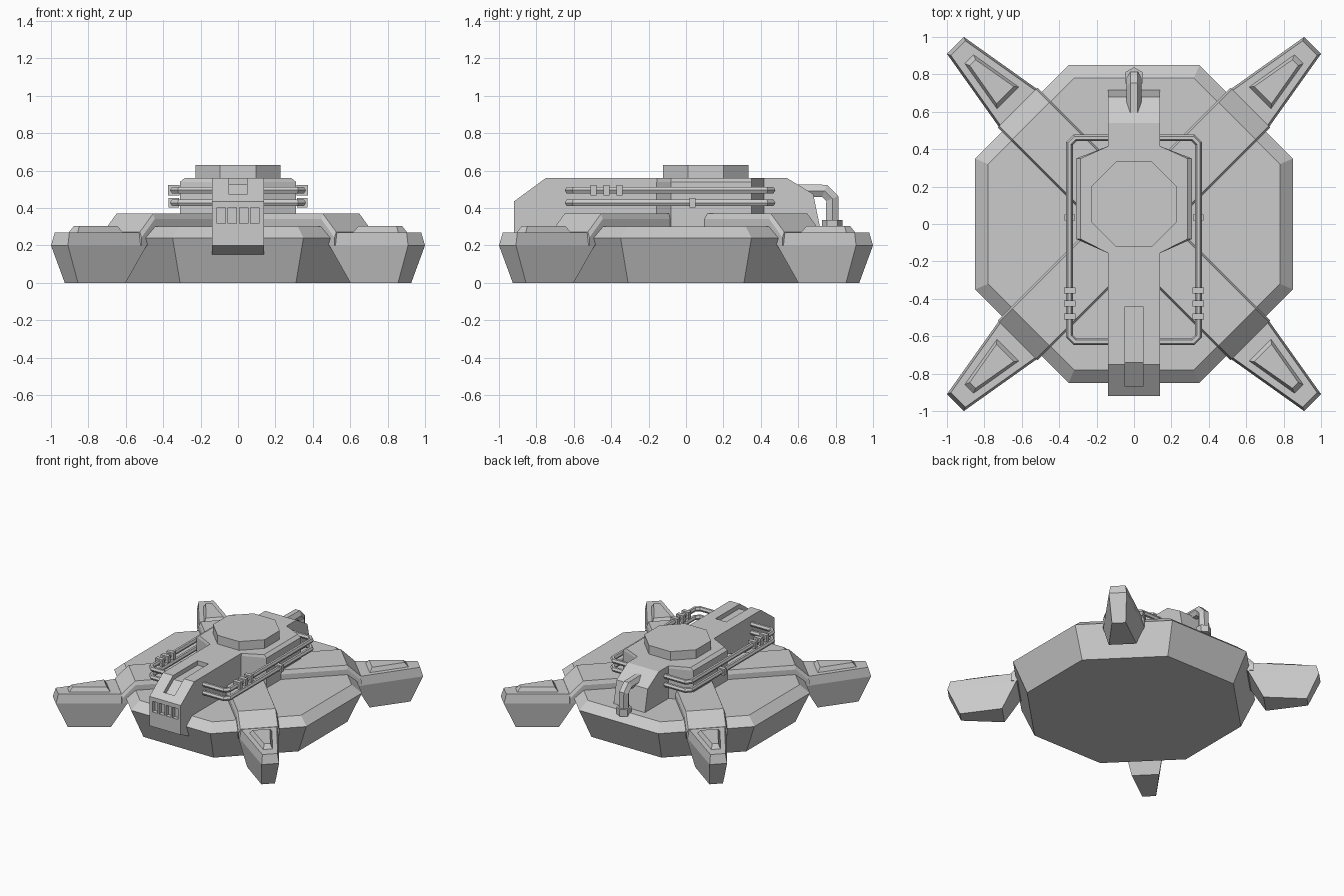
import bpy, bmesh, math
from mathutils import Matrix, Vector

cube = bpy.data.objects.get("Cube")
if cube:
    bpy.data.objects.remove(cube)

grey = bpy.data.materials.new("plain grey")
grey.use_nodes = True
GREY = (0.6, 0.6, 0.6, 1)
grey.diffuse_color = GREY
grey.node_tree.nodes["Principled BSDF"].inputs["Base Color"].default_value = GREY


def loft(name, rings, turn=0):
    """Skin matching rings of points and cap both ends."""
    bm = bmesh.new()
    rows = [[bm.verts.new(p) for p in ring] for ring in rings]
    n = len(rows[0])
    for a, b in zip(rows, rows[1:]):
        for i in range(n):
            bm.faces.new((a[i], a[(i + 1) % n], b[(i + 1) % n], b[i]))
    bm.faces.new(rows[0])
    bm.faces.new(rows[-1])
    bmesh.ops.recalc_face_normals(bm, faces=bm.faces)
    bm.transform(Matrix.Rotation(turn, 4, "Z"))
    mesh = bpy.data.meshes.new(name)
    bm.to_mesh(mesh)
    bm.free()
    mesh.materials.append(grey)
    obj = bpy.data.objects.new(name, mesh)
    bpy.context.collection.objects.link(obj)
    return obj


def box(name, center, size):
    x, y, z = center
    a, b, c = (s / 2 for s in size)
    return loft(name, [[(x + i * a, y + j * b, z + k * c)
                        for i, j in ((-1, -1), (1, -1), (1, 1), (-1, 1))] for k in (-1, 1)])


def side_profile(name, points, half_width):
    return loft(name, [[(x, y, z) for y, z in points] for x in (-half_width, half_width)])


def octagon(reach, flat, z, cy=0):
    corners = [(reach, -flat), (reach, flat), (flat, reach), (-flat, reach),
               (-reach, flat), (-reach, -flat), (-flat, -reach), (flat, -reach)]
    return [(x, y + cy, z) for x, y in corners]


def cut(target, cutter):
    mod = target.modifiers.new("cut", "BOOLEAN")
    mod.operation = "DIFFERENCE"
    mod.solver = "EXACT"
    mod.object = cutter
    bpy.context.view_layer.objects.active = target
    bpy.ops.object.modifier_apply(modifier=mod.name)
    bpy.data.objects.remove(cutter)


def tube(name, points, radius, closed=False):
    curve = bpy.data.curves.new(name, "CURVE")
    curve.dimensions = "3D"
    curve.bevel_depth = radius
    curve.bevel_resolution = 1
    curve.use_fill_caps = True
    spline = curve.splines.new("POLY")
    spline.points.add(len(points) - 1)
    for p, co in zip(spline.points, points):
        p.co = (*co, 1)
    spline.use_cyclic_u = closed
    curve.materials.append(grey)
    obj = bpy.data.objects.new(name, curve)
    bpy.context.collection.objects.link(obj)
    bpy.ops.object.select_all(action="DESELECT")
    obj.select_set(True)
    bpy.context.view_layer.objects.active = obj
    bpy.ops.object.convert(target="MESH")
    for poly in obj.data.polygons:
        poly.use_smooth = False


# Octagonal base
loft("base", [octagon(0.75, 0.31, 0), octagon(0.85, 0.35, 0.24), octagon(0.78, 0.32, 0.30)])


# Four diagonal legs: arm, foot and raised foot panel
def arm_section(d, bottom, top):
    half = [(0.15, bottom), (0.15, top - 0.03), (0.138, top)]
    return [(d, w, z) for w, z in half] + [(d, -w, z) for w, z in reversed(half)]


def wedge(d_in, w_in, d_out, w_out, z):
    return [(d_in, -w_in, z), (d_out, -w_out, z), (d_out, w_out, z), (d_in, w_in, z)]


for place, degrees in (("back_left", 45), ("back_right", 135),
                       ("front_right", 225), ("front_left", 315)):
    turn = math.radians(degrees)
    loft(place + "_arm", [arm_section(0.05, 0.22, 0.37), arm_section(0.78, 0.2, 0.37),
                          arm_section(0.88, 0.2, 0.272)], turn)
    loft(place + "_foot", [wedge(0.95, 0.1, 1.26, 0.05, 0),
                           wedge(0.84, 0.15, 1.35, 0.064, 0.2),
                           wedge(0.86, 0.135, 1.33, 0.055, 0.27)], turn)
    loft(place + "_foot_panel", [wedge(0.95, 0.085, 1.25, 0.035, 0.265),
                                 wedge(0.975, 0.065, 1.22, 0.022, 0.303)], turn)

# Long spine with sloping nose and tail
spine = side_profile("spine", [(-0.75, 0.56), (-0.92, 0.435), (-0.92, 0.2), (-0.81, 0.15),
                               (-0.76, 0.15), (-0.76, 0.28), (0.72, 0.28), (0.68, 0.475),
                               (0.54, 0.56)], 0.138)

# Top slot following the nose slope, and four front vents
cut(spine, side_profile("slot_cutter", [(-0.44, 0.6), (-0.44, 0.525), (-0.74, 0.525),
                                        (-0.87, 0.43), (-0.87, 0.6)], 0.048))
for i in range(4):
    cut(spine, box("vent_cutter", (-0.09 + i * 0.06, -0.92, 0.36), (0.045, 0.06, 0.085)))


# Wide middle hull
def hull_ring(half, z):
    side = [(0.13, -0.16), (half, -0.08), (half, 0.35), (0.13, 0.42)]
    return [(x, y, z) for x, y in side] + [(-x, y, z) for x, y in reversed(side)]


loft("middle_hull", [hull_ring(0.31, 0.28), hull_ring(0.31, 0.54), hull_ring(0.285, 0.56)])

# Low turret
loft("turret", [octagon(0.228, 0.095, z, 0.105) for z in (0.55, 0.63)])

# Two rail loops around the hull
bend = 0.03
for name, z in (("upper_rail", 0.495), ("lower_rail", 0.428)):
    path = []
    for x, y, sx, sy in ((0.345, -0.63, 1, -1), (0.345, 0.46, 1, 1),
                         (-0.345, 0.46, -1, 1), (-0.345, -0.63, -1, -1)):
        pair = [(x - sx * bend, y, z), (x, y - sy * bend, z)]
        path += pair if sx * sy < 0 else pair[::-1]
    tube(name, path, 0.019, True)

# Rail clamps
for side, x in (("left", 0.343), ("right", -0.343)):
    for y in (-0.495, -0.425, -0.355):
        box(side + "_upper_clamp", (x, y, 0.495), (0.062, 0.032, 0.055))
    box(side + "_lower_clamp", (x, 0.035, 0.428), (0.056, 0.032, 0.05))

# Bent pipe at the back with a collar
tube("rear_pipe", [(0, 0.58, 0.492), (0, 0.74, 0.492), (0, 0.782, 0.45), (0, 0.782, 0.28)], 0.04)
hexagon = [(math.sin(math.radians(a)), math.cos(math.radians(a))) for a in range(0, 360, 60)]
loft("pipe_collar", [[(0.056 * x, 0.782 + 0.056 * y, z) for x, y in hexagon]
                     for z in (0.28, 0.335)])
